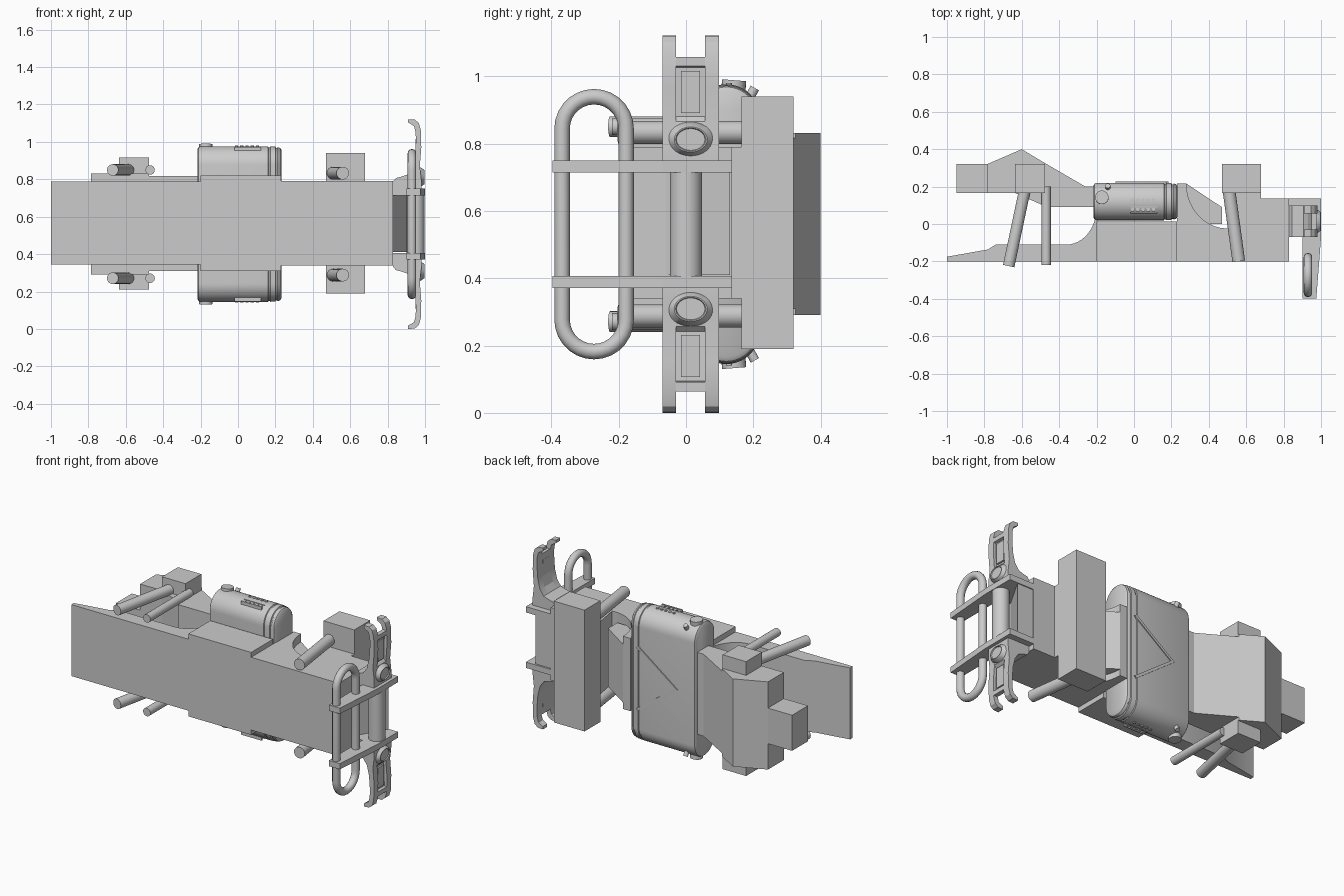
import bpy, bmesh
from math import sin, cos, pi
from mathutils import Vector, Matrix

if "Cube" in bpy.data.objects:
    bpy.data.objects.remove(bpy.data.objects["Cube"])

MID = 0.5605  # height of the mirror plane


def finish(name, bm, mirror=False, smooth=False):
    if mirror:
        geo = bmesh.ops.duplicate(bm, geom=bm.verts[:] + bm.edges[:] + bm.faces[:])["geom"]
        for v in geo:
            if isinstance(v, bmesh.types.BMVert):
                v.co.z = 2 * MID - v.co.z
    bmesh.ops.recalc_face_normals(bm, faces=bm.faces[:])
    me = bpy.data.meshes.new(name)
    bm.to_mesh(me)
    bm.free()
    ob = bpy.data.objects.new(name, me)
    bpy.context.collection.objects.link(ob)
    if smooth:
        bpy.ops.object.select_all(action='DESELECT')
        ob.select_set(True)
        bpy.context.view_layer.objects.active = ob
        bpy.ops.object.shade_smooth_by_angle(angle=0.6)
    return ob


def loft(bm, rings):
    rows = [[bm.verts.new(p) for p in r] for r in rings]
    n = len(rows[0])
    for a, b in zip(rows, rows[1:]):
        for i in range(n):
            bm.faces.new((a[i], a[(i + 1) % n], b[(i + 1) % n], b[i]))
    bm.faces.new(rows[0])
    bm.faces.new(rows[-1])


def prism(name, pts, lo, hi, axis='z', mirror=False, smooth=False):
    bm = bmesh.new()
    put = (lambda p, w: (p[0], p[1], w)) if axis == 'z' else (lambda p, w: (p[0], w, p[1]))
    loft(bm, [[put(p, w) for p in pts] for w in (lo, hi)])
    return finish(name, bm, mirror, smooth)


def box(name, x0, x1, y0, y1, z0, z1, mirror=False):
    return prism(name, [(x0, y0), (x1, y0), (x1, y1), (x0, y1)], z0, z1, mirror=mirror)


def rod(name, a, b, r, mirror=True, n=24, r2=None):
    a, b = Vector(a), Vector(b)
    bm = bmesh.new()
    rot = (b - a).to_track_quat('Z', 'Y').to_matrix().to_4x4()
    bmesh.ops.create_cone(bm, cap_ends=True, segments=n, radius1=r, radius2=r if r2 is None else r2,
                          depth=(b - a).length, matrix=Matrix.Translation((a + b) / 2) @ rot)
    return finish(name, bm, mirror, True)


def arc(cx, cy, rx, ry, a0, a1, n=12):
    return [(cx + rx * cos(a0 + (a1 - a0) * i / n), cy + ry * sin(a0 + (a1 - a0) * i / n))
            for i in range(n + 1)]


# Lower hull: tail with scooped fillet, wide centre, and nose with scooped notch
prism("tail_hull", [(-1, -.2), (-1, -.175), (-.78, -.136), (-.74, -.11)]
      + arc(-.36, .09, .16, .2, -pi / 2, 0) + [(-.2, -.2)], .345, .787, smooth=True)
box("centre_hull", -.2, .23, -.2, .013, .31, .82)
prism("nose_hull", [(.23, -.2), (.23, .216)] + arc(.5, .216, .22, .24, pi, 1.53 * pi)
      + [(.49, .165), (.68, .165), (.68, .136), (.83, .136), (.83, -.2)], .34, .79, smooth=True)
prism("back_slope", [(.23, .2), (.28, .216), (.47, .09), (.47, 0), (.23, 0)], .38, .74)

# Upper tail block and its attachments
prism("upper_tail", [(-.785, .165), (-.785, .32), (-.6, .4), (-.475, .325), (-.475, .095), (-.635, .165)],
      .29, .832)
prism("upper_tail_slope", [(-.475, .09), (-.475, .325), (-.26, .2), (-.19, .2), (-.19, .09)], .31, .817)
box("rear_stub", -.95, -.78, .165, .32, .45, .67)
box("rear_strut_mount", -.635, -.475, .165, .32, .21, .917)
box("front_strut_mount", .47, .68, .165, .32, .19, .94)

# Angled struts, above and below
rod("rear_strut", (-.58, .2, .85), (-.67, -.225, .85), .031)
rod("rear_small_strut", (-.47, .2, .85), (-.47, -.22, .85), .025)
rod("front_strut", (.505, .2, .833), (.56, -.2, .833), .034)


# Flattened drum with rounded ends
def stadium(x, ins):
    r, top = .1 - ins, .876
    pts = arc(.12, top, r, r, 0, pi, 20) + arc(.12, 2 * MID - top, r, r, pi, 2 * pi, 20)
    return [(x, y, z) for y, z in pts]


bm = bmesh.new()
loft(bm, [stadium(x, i) for x, i in [
    (-.217, .015), (-.21, .004), (-.2, 0), (.16, 0), (.163, .005), (.17, .005), (.173, 0),
    (.2, .002), (.203, .008), (.21, .008), (.213, .004), (.225, .008), (.233, .02)]])
finish("drum", bm, smooth=True)

# Drum controls
for i in range(5):
    x = -.008 + .028 * i
    rod("drum_button", (x, .128, .96), (x, .128, .98), .009, n=12)
    box("drum_slot", x - .009, x + .009, .066, .086, .945, .971, True)
for y in (.06, .09):
    box("drum_slot_frame", -.02, .122, y - .003, y + .003, .94, .974, True)
rod("drum_knob", (-.172, .14, .95), (-.172, .143, .988), .036)
for y in (.185, .096):
    rod("drum_pin", (-.14, y, .93), (-.14, .12 + (y - .12) * 1.3, .965), .014, n=14)

# Raised chevron on the drum back
bm = bmesh.new()
out = [(.17, MID + .2), (-.1, MID), (.17, MID - .2), (.185, MID - .19), (-.075, MID), (.185, MID + .19)]
loft(bm, [[(x, y, z) for x, z in out] for y in (.21, .226)])
finish("drum_chevron", bm)

# Nose bracket plates with an upright bar and wedge between them
prism("bracket_plate", [(.82, .136), (1, .136), (1, -.07), (.975, -.397), (.9, -.397), (.9, -.07), (.82, -.07)],
      .714, .75, mirror=True)
prism("nose_wedge", [(.82, .13), (.94, .13), (.83, -.06)], .41, .715)
rod("upright_bar", (.95, 0, .4), (.95, 0, .72), .048, mirror=False)

# Bumper loop
cu = bpy.data.curves.new("bumper_loop", 'CURVE')
cu.dimensions = '3D'
cu.bevel_depth = .023
cu.bevel_resolution = 4
path = arc(-.273, .844, .095, .095, 0, pi, 14) + arc(-.273, .277, .095, .095, pi, 2 * pi, 14)
sp = cu.splines.new('POLY')
sp.points.add(len(path) - 1)
for p, (y, z) in zip(sp.points, path):
    p.co = (.93, y, z, 1)
sp.use_cyclic_u = True
sp.use_smooth = True
bpy.context.collection.objects.link(bpy.data.objects.new("bumper_loop", cu))

# Hooked horns: two side rails and a recessed, shorter web
rail = [(.83, .75), (.83, .79), (.845, .807), (.87, .813), (.905, .825), (.93, .86), (.945, .92), (.951, 1),
        (.95, 1.05), (.941, 1.085), (.91, 1.103), (.91, 1.121), (.945, 1.119), (.966, 1.102), (.977, 1.065),
        (.98, .97), (.972, .87), (.98, .8), (.98, .75)]
web = rail[:8] + [(.95, 1.057), (.977, 1.057), (.977, 1.03), (.962, 1.026), (.957, .88), (.972, .865),
                  (.98, .8), (.98, .75)]
for lo, hi in ((-.07, -.029), (.056, .098)):
    prism("horn_rail", rail, lo, hi, 'y', True, True)
prism("horn_web", web, -.029, .056, 'y', True)

# Inset frame pad in each horn
box("horn_pad", .95, .968, -.015, .042, .89, 1.015, True)

# Oval lamps with a dished face
bm = bmesh.new()
loft(bm, [[(x, y, z) for y, z in arc(.014, .812, .068 * s, .052 * s, 0, 2 * pi * 31 / 32, 31)]
          for x, s in ((.95, 1), (.975, 1), (.998, .72), (.998, .66), (.992, .62))])
finish("horn_lamp", bm, True, True)
